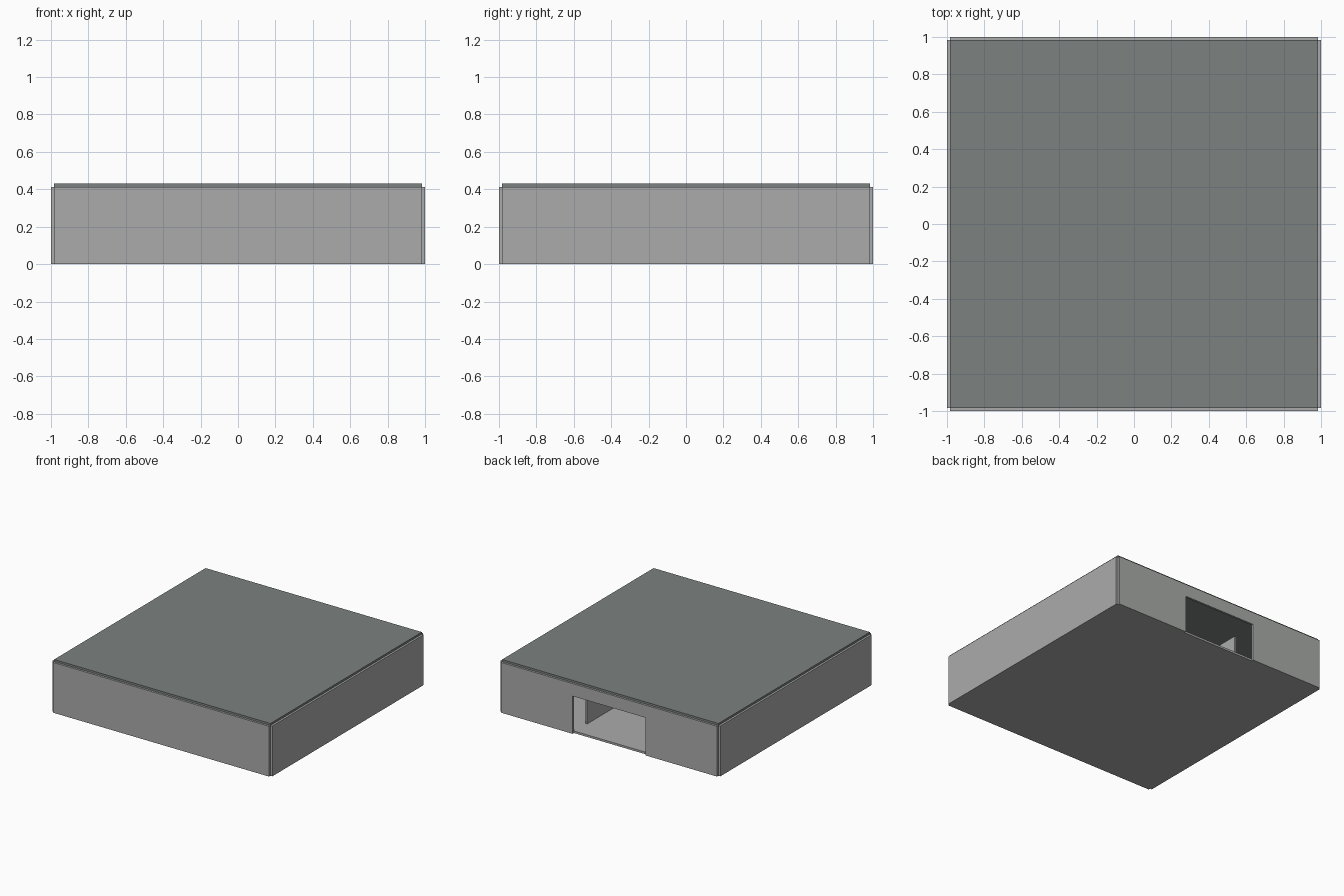
import bpy

if "Cube" in bpy.data.objects:
    bpy.data.objects.remove(bpy.data.objects["Cube"])

T = 0.017      # panel thickness
E = 0.983      # inner edge of the outer panels
H = 0.413      # wall height


def material(name, rgb):
    m = bpy.data.materials.new(name)
    m.diffuse_color = (*rgb, 1)
    m.use_nodes = True
    m.node_tree.nodes["Principled BSDF"].inputs["Base Color"].default_value = m.diffuse_color
    return m


wall_mat = material("wall_grey", (0.40, 0.41, 0.40))
lid_mat = material("lid_grey", (0.20, 0.225, 0.22))


def box(name, lo, hi, mat=wall_mat):
    bpy.ops.mesh.primitive_cube_add(size=1, location=[(a + b) / 2 for a, b in zip(lo, hi)])
    ob = bpy.context.object
    ob.name = name
    ob.scale = [b - a for a, b in zip(lo, hi)]
    bpy.ops.object.transform_apply(location=False, rotation=False, scale=True)
    ob.data.materials.append(mat)
    return ob


# Floor and lid panels, inset from the outer walls
box("floor_panel", (-E, -E, 0), (E, E, T))
box("lid_panel", (-E, -E, H), (E, E, H + T), lid_mat)

# Outer walls leave an open notch at each vertical corner
box("front_wall", (-E, -1, 0), (E, -E, H))
box("left_wall", (-1, -E, 0), (-E, E, H))
box("right_wall", (E, -E, 0), (1, E, H))

# Back wall with a central opening down to the ground
back = box("back_wall", (-E, E, 0), (E, 1, H))
cutter = box("opening_cutter", (-0.33, 0.9, -0.1), (0.33, 1.1, 0.31))
cutter.hide_render = True
cutter.hide_viewport = True
cut = back.modifiers.new("opening", 'BOOLEAN')
cut.operation = 'DIFFERENCE'
cut.solver = 'EXACT'
cut.object = cutter

# Two low dividers inside, running front to back
for name, x in (("left_divider", -0.313), ("right_divider", 0.321)):
    box(name, (x, -0.825, 0), (x + T, 0.825, 0.27))
